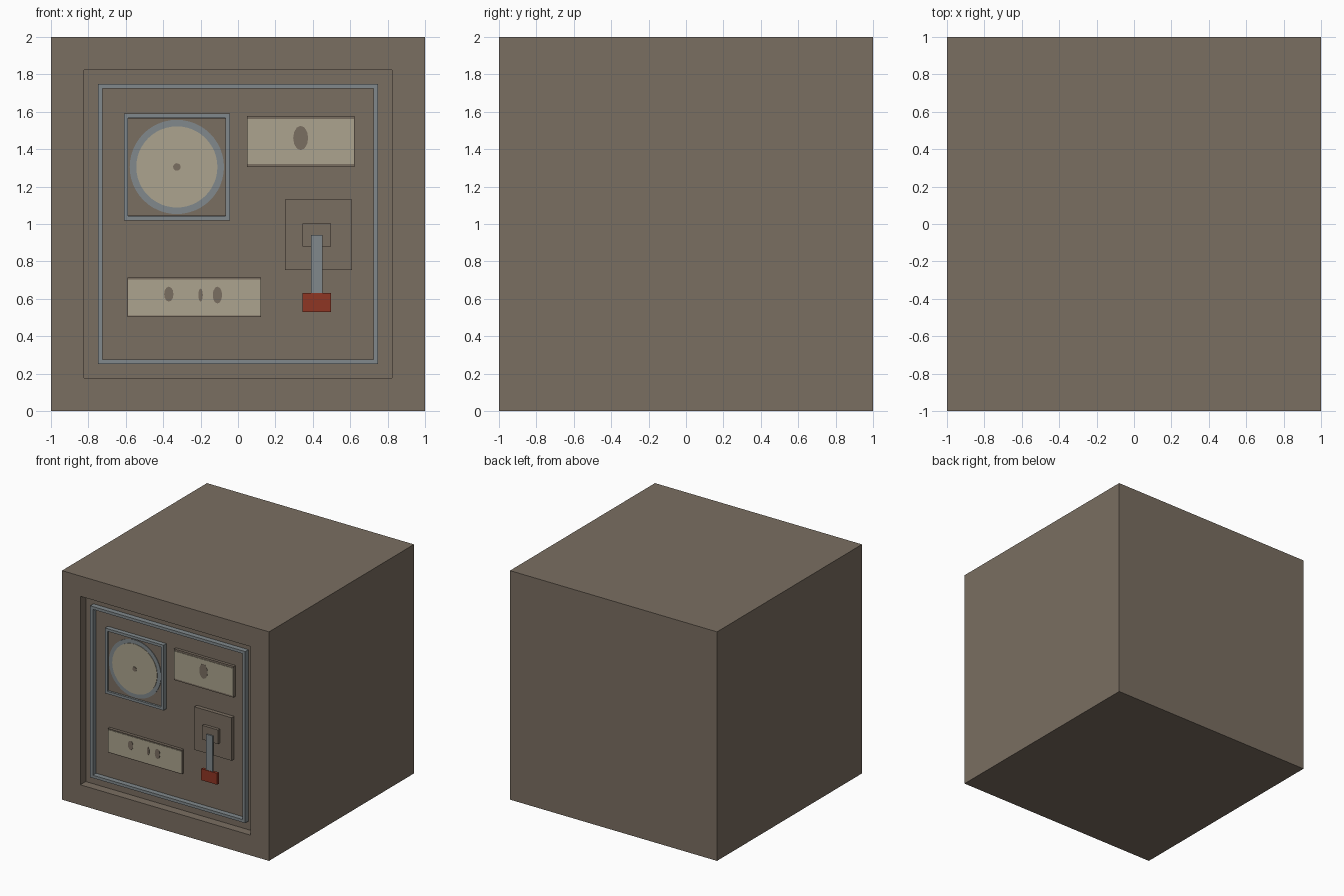
import bpy, bmesh, math
from mathutils import Matrix, Vector

cube = bpy.data.objects.get("Cube")
if cube:
    bpy.data.objects.remove(cube, do_unlink=True)


def material(name, rgb):
    lin = [((c / 255 + 0.055) / 1.055) ** 2.4 for c in rgb] + [1.0]
    m = bpy.data.materials.new(name)
    m.diffuse_color = lin
    m.use_nodes = True
    m.node_tree.nodes["Principled BSDF"].inputs["Base Color"].default_value = lin
    return m


BROWN = material("brown casing", (122, 110, 97))
STEEL = material("grey steel", (129, 137, 140))
CREAM = material("cream label", (172, 164, 142))
RED = material("red grip", (143, 54, 36))

FRONT = -1.0    # y of the front face; depths are measured inwards from it
FLOOR = 0.075   # depth of the recessed panel


def finish(name, bm, mat):
    bmesh.ops.recalc_face_normals(bm, faces=bm.faces)
    me = bpy.data.meshes.new(name)
    bm.to_mesh(me)
    bm.free()
    me.materials.append(mat)
    ob = bpy.data.objects.new(name, me)
    bpy.context.scene.collection.objects.link(ob)
    return ob


def add_box(bm, x0, x1, z0, z1, d0, d1):
    size = Matrix.Diagonal((x1 - x0, d1 - d0, z1 - z0, 1))
    place = Matrix.Translation(((x0 + x1) / 2, FRONT + (d0 + d1) / 2, (z0 + z1) / 2))
    bmesh.ops.create_cube(bm, size=1, matrix=place @ size)


def box(name, mat, *dims):
    bm = bmesh.new()
    add_box(bm, *dims)
    return finish(name, bm, mat)


def frame(name, mat, x0, x1, z0, z1, w, d0, d1):
    """Square picture frame of four bars."""
    bm = bmesh.new()
    add_box(bm, x0, x0 + w, z0, z1, d0, d1)
    add_box(bm, x1 - w, x1, z0, z1, d0, d1)
    add_box(bm, x0 + w, x1 - w, z0, z0 + w, d0, d1)
    add_box(bm, x0 + w, x1 - w, z1 - w, z1, d0, d1)
    return finish(name, bm, mat)


def disc(name, mat, x, z, rx, rz, d0, d1, sides=48):
    bm = bmesh.new()
    place = (Matrix.Translation((x, FRONT + (d0 + d1) / 2, z))
             @ Matrix.Diagonal((rx, 1, rz, 1))
             @ Matrix.Rotation(math.pi / 2, 4, 'X'))
    bmesh.ops.create_cone(bm, cap_ends=True, segments=sides, radius1=1, radius2=1,
                          depth=d1 - d0, matrix=place)
    return finish(name, bm, mat)


# Casing: a cube whose front face is inset and pushed in
bm = bmesh.new()
bmesh.ops.create_cube(bm, size=2, matrix=Matrix.Translation((0, 0, 1)))
front = min(bm.faces, key=lambda f: f.calc_center_median().y)
bmesh.ops.inset_individual(bm, faces=[front], thickness=0.25)
bmesh.ops.translate(bm, verts=front.verts, vec=Vector((0, 0, 0)))
inner = bmesh.ops.extrude_discrete_faces(bm, faces=[front])["faces"][0]
bmesh.ops.translate(bm, verts=inner.verts, vec=Vector((0, FLOOR, 0)))
finish("casing", bm, BROWN)

# Steel trim round the recess
frame("panel_trim", STEEL, -0.749, 0.749, 0.251, 1.749, 0.025, 0.03, FLOOR)

# Dial: backing, square bezel, ring, face and hub
GX, GZ = -0.327, 1.305
box("dial_backing", BROWN, GX - 0.26, GX + 0.26, GZ - 0.26, GZ + 0.26, 0.050, FLOOR)
frame("dial_bezel", STEEL, GX - 0.283, GX + 0.283, GZ - 0.285, GZ + 0.285, 0.023, 0.036, FLOOR)
disc("dial_ring", STEEL, GX, GZ, 0.252, 0.252, 0.045, 0.052)
disc("dial_face", CREAM, GX, GZ, 0.217, 0.217, 0.041, 0.050)
disc("dial_hub", BROWN, GX, GZ, 0.02, 0.02, 0.037, 0.045, 16)


# Label plates with small worn marks
def label(name, x0, x1, z0, z1, edge, marks):
    box(name + "_plate", BROWN, x0, x1, z0, z1, 0.050, FLOOR)
    box(name + "_face", CREAM, x0 + 0.003, x1 - 0.003, z0 + edge, z1 - edge, 0.046, 0.053)
    for i, (x, z, rx, rz) in enumerate(marks):
        disc(f"{name}_mark_{i + 1}", BROWN, x, z, rx, rz, 0.044, 0.049, 12)


label("upper_label", 0.047, 0.623, 1.306, 1.578, 0.016, [(0.335, 1.46, 0.04, 0.065)])
label("lower_label", -0.592, 0.123, 0.503, 0.713, 0.009,
      [(-0.37, 0.625, 0.025, 0.04), (-0.20, 0.62, 0.012, 0.035), (-0.11, 0.62, 0.025, 0.045)])

# Lever: base plate, pivot block, arm and grip
box("lever_base", BROWN, 0.25, 0.61, 0.755, 1.13, 0.040, FLOOR)
box("lever_pivot", BROWN, 0.345, 0.498, 0.88, 1.003, 0.014, 0.040)
box("lever_arm", STEEL, 0.39, 0.453, 0.60, 0.942, 0.004, 0.018)
box("lever_grip", RED, 0.345, 0.498, 0.53, 0.63, 0.0, 0.024)
